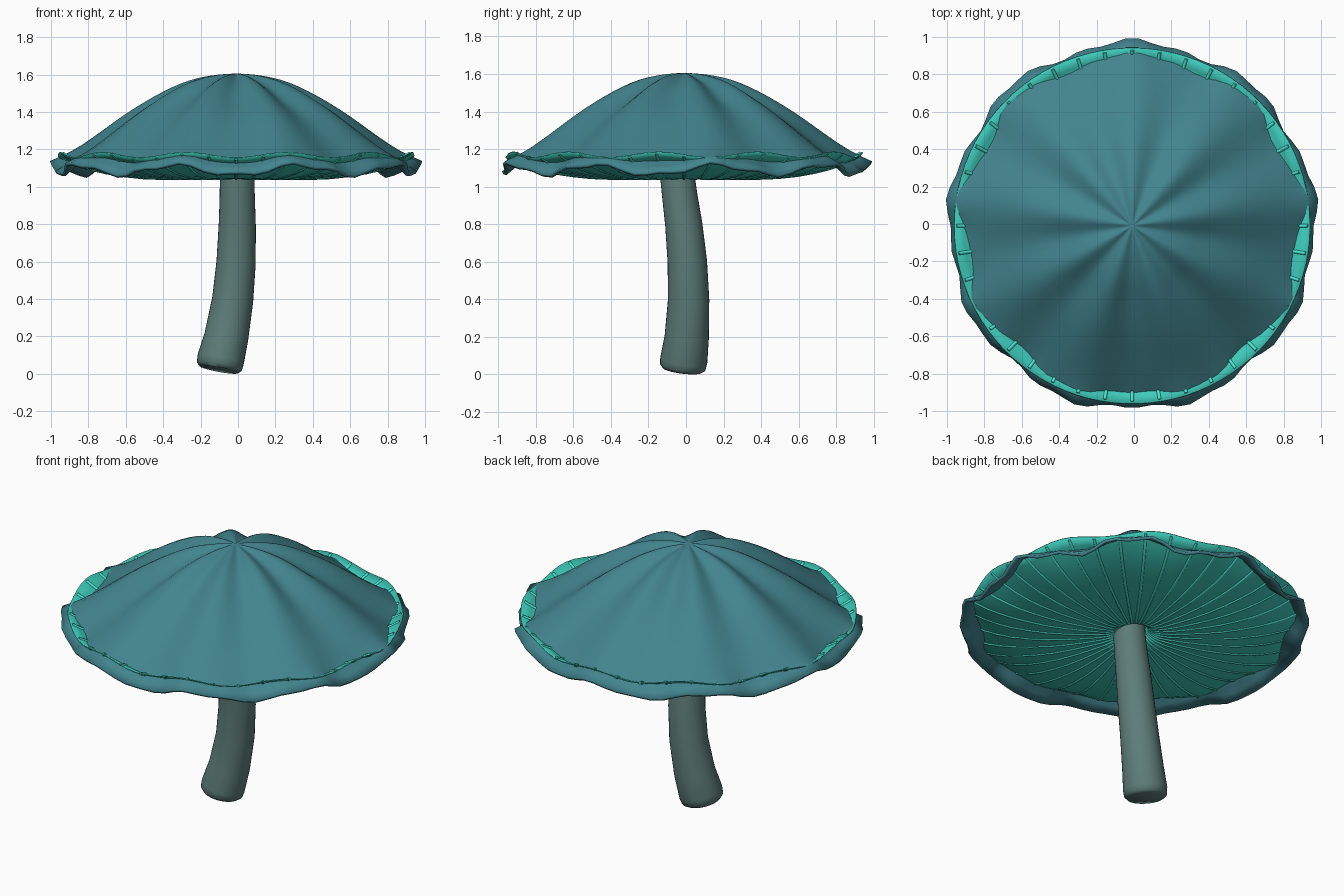
import bpy, bmesh
from math import sin, cos, pi, radians
from mathutils import Vector, Matrix

if "Cube" in bpy.data.objects:
    bpy.data.objects.remove(bpy.data.objects["Cube"])

CX, CY = -0.01, -0.01          # cap axis

CAP = [(0, 1.605), (0.2, 1.584), (0.36, 1.53), (0.57, 1.415),
       (0.79, 1.265), (0.9, 1.19), (1.0, 1.127)]
UNDER = [(0.07, 1.11), (0.11, 1.07), (0.18, 1.052), (0.35, 1.047), (0.5, 1.051),
         (0.7, 1.078), (0.85, 1.122), (0.95, 1.172)]


def smooth_profile(pts, r):
    """Catmull-Rom style height lookup through (radius, z) points."""
    n = len(pts)
    slope = [(pts[min(i + 1, n - 1)][1] - pts[max(i - 1, 0)][1]) /
             (pts[min(i + 1, n - 1)][0] - pts[max(i - 1, 0)][0]) for i in range(n)]
    if pts[0][0] == 0:
        slope[0] = 0
    i = 0
    while i < n - 2 and r > pts[i + 1][0]:
        i += 1
    (x0, y0), (x1, y1) = pts[i], pts[i + 1]
    h = x1 - x0
    t = (r - x0) / h
    return ((2*t**3 - 3*t**2 + 1) * y0 + (t**3 - 2*t**2 + t) * h * slope[i] +
            (3*t**2 - 2*t**3) * y1 + (t**3 - t**2) * h * slope[i + 1])


def material(name, rgb):
    m = bpy.data.materials.new(name)
    m.diffuse_color = (*rgb, 1)
    m.use_nodes = True
    m.node_tree.nodes["Principled BSDF"].inputs["Base Color"].default_value = m.diffuse_color
    return m


def skin(name, rings, mat, cap_start=False, cap_end=False, angle=50):
    """Bridge closed rings of points into a smooth mesh object."""
    bm = bmesh.new()
    rows = [[bm.verts.new(p) for p in ring] for ring in rings]
    n = len(rows[0])
    for a, b in zip(rows, rows[1:]):
        for i in range(n):
            j = (i + 1) % n
            bm.faces.new((a[i], b[i], b[j], a[j]))
    if cap_start:
        bm.faces.new(rows[0])
    if cap_end:
        bm.faces.new(rows[-1][::-1])
    me = bpy.data.meshes.new(name)
    bm.to_mesh(me)
    bm.free()
    ob = bpy.data.objects.new(name, me)
    bpy.context.collection.objects.link(ob)
    me.materials.append(mat)
    bpy.ops.object.select_all(action='DESELECT')
    ob.select_set(True)
    bpy.context.view_layer.objects.active = ob
    bpy.ops.object.shade_smooth_by_angle(angle=radians(angle))
    return ob


def thicken(ob, t):
    mod = ob.modifiers.new("thickness", 'SOLIDIFY')
    mod.thickness = t
    mod.offset = -1


def cap_point(s, a):
    edge = max(0, (s - 0.8) / 0.2) ** 2
    lobe = sin(9 * a)
    r = s * (0.98 + edge * (0.016 * lobe + 0.01 * cos(22 * (a + pi / 2))))
    amp = 0.028 * min(1, s / 0.4)
    z = smooth_profile(CAP, s) - amp * (1 - lobe)
    z += edge * 0.012 * cos(22 * (a + pi / 2))
    return (CX + r * cos(a), CY + r * sin(a), z)


def under_point(r, a):
    edge = max(0, (r - 0.6) / 0.35) ** 2
    z = smooth_profile(UNDER, r) - 0.015 * edge * cos(11 * (a + pi / 2))
    return (CX + r * cos(a), CY + r * sin(a), z)


blue = material("cap_teal", (0.055, 0.23, 0.27))
glow = material("gill_aqua", (0.07, 0.78, 0.66))
under = material("underside_aqua", (0.05, 0.60, 0.50))
grey = material("stem_green_grey", (0.11, 0.205, 0.19))

# Fluted cap shell
N = 90
angles = [2 * pi * i / N for i in range(N)]
cap = skin("cap", [[cap_point(s, a) for a in angles]
                   for s in [0.008] + [k / 20 for k in range(1, 21)]],
           blue, cap_start=True)
thicken(cap, 0.018)

# Shallow bowl under the cap
radii = [0.07, 0.085, 0.1, 0.12, 0.15, 0.2, 0.3, 0.4, 0.5, 0.6, 0.7, 0.78, 0.85, 0.9, 0.95]
bowl = skin("cap_underside", [[under_point(r, a) for a in angles] for r in radii], under)
thicken(bowl, 0.006)

# Radial gills as thin tubes along the bowl
cu = bpy.data.curves.new("gills", 'CURVE')
cu.dimensions = '3D'
cu.bevel_depth = 0.01
cu.bevel_resolution = 1
cu.use_fill_caps = True
for k in range(40):
    sp = cu.splines.new('POLY')
    rs = radii[1:-1] + [0.94]
    sp.points.add(len(rs) - 1)
    for p, r in zip(sp.points, rs):
        x, y, z = under_point(r, 2 * pi * k / 40 + pi / 2)
        p.co = (x, y, z - 0.002, 1)
cu.materials.append(glow)
gills = bpy.data.objects.new("gills", cu)
bpy.context.collection.objects.link(gills)

# Bent stem: rings follow a curving centre line (x, y, z, radius)
path = [(-0.103, -0.020, 0.024, 0.105), (-0.100, -0.018, 0.04, 0.122),
        (-0.093, -0.012, 0.075, 0.126), (-0.062, 0.004, 0.2, 0.118),
        (-0.028, 0.014, 0.4, 0.110), (-0.010, 0.007, 0.6, 0.105),
        (-0.004, -0.012, 0.8, 0.099), (-0.004, -0.033, 0.95, 0.094),
        (-0.005, -0.045, 1.05, 0.092), (-0.006, -0.05, 1.12, 0.09)]
rings = []
for i, (x, y, z, r) in enumerate(path):
    a, b = path[max(i - 1, 0)], path[min(i + 1, len(path) - 1)]
    d = (Vector(b[:3]) - Vector(a[:3])).normalized()
    q = Vector((0, 0, 1)).rotation_difference(d)
    rings.append([Vector((x, y, z)) + q @ Vector((r * cos(t), r * sin(t), 0))
                  for t in [2 * pi * k / 32 for k in range(32)]])
stem = skin("stem", rings[::-1], grey, True, True)
low = min(v.co.z for v in stem.data.vertices)
stem.data.transform(Matrix.Translation((0, 0, -low)))
